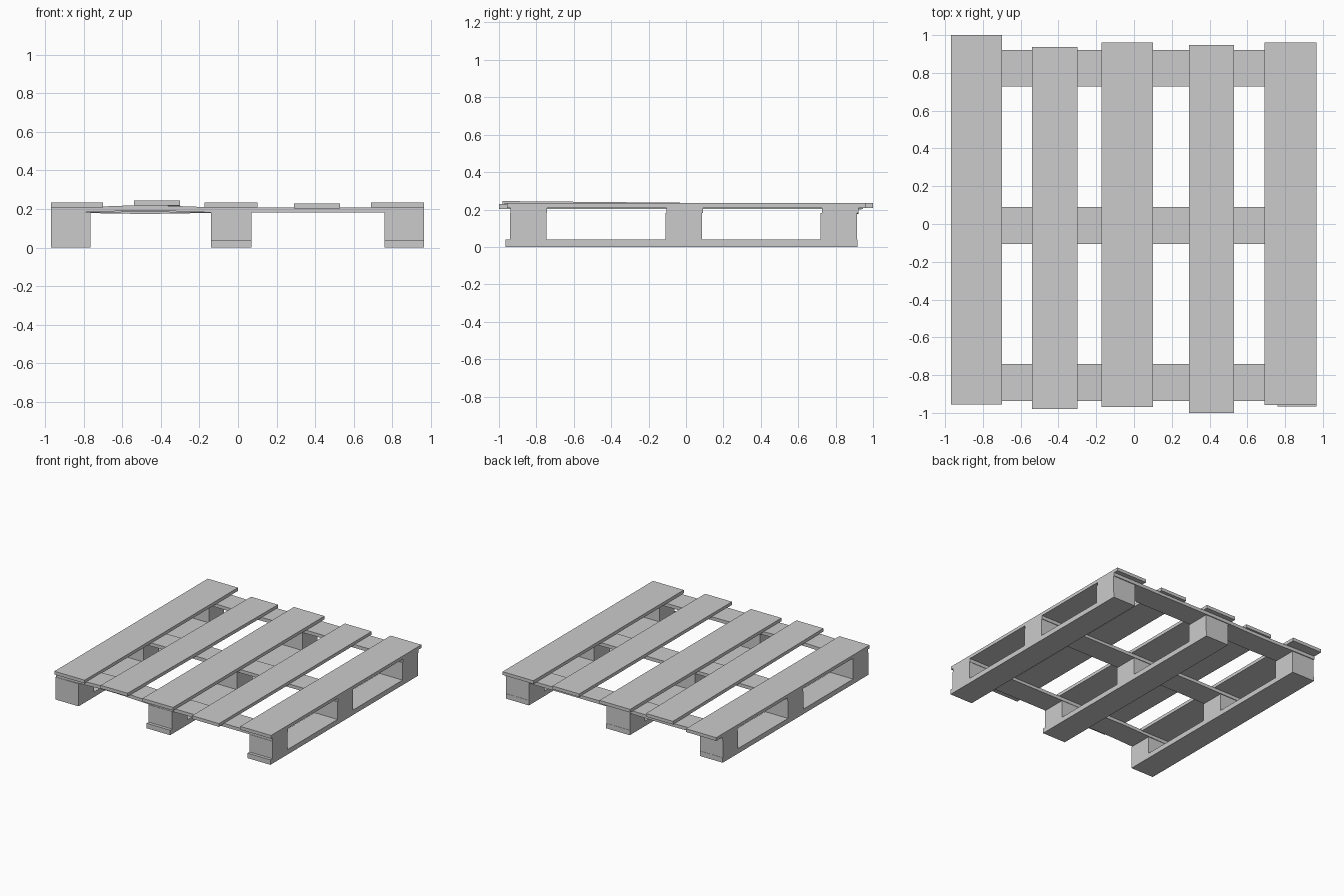
import bpy, bmesh, math

if "Cube" in bpy.data.objects:
    bpy.data.objects.remove(bpy.data.objects["Cube"])


def box(name, x0, x1, y0, y1, z0, z1, rise=0.0):
    """Board or block; rise lifts the front end and lowers the back end."""
    bm = bmesh.new()
    bmesh.ops.create_cube(bm, size=1)
    for v in bm.verts:
        tilt = -2 * v.co.y * rise
        v.co = (x0 + (v.co.x + .5) * (x1 - x0),
                y0 + (v.co.y + .5) * (y1 - y0),
                z0 + (v.co.z + .5) * (z1 - z0) + tilt)
    return finish(name, bm)


def finish(name, bm):
    bmesh.ops.recalc_face_normals(bm, faces=bm.faces)
    me = bpy.data.meshes.new(name)
    bm.to_mesh(me)
    bm.free()
    ob = bpy.data.objects.new(name, me)
    bpy.context.collection.objects.link(ob)
    return ob


def warped_board(name, y0, y1, bow):
    """Cross board, bowed up or down between the left and middle skids."""
    xs = [-.97] + [-.92 + .88 * i / 8 for i in range(9)] + [.965]
    line = [(x, bow * math.sin(math.pi * min(max((x + .92) / .88, 0), 1)) ** 2) for x in xs]
    bm = bmesh.new()
    pts = [(x, y0, .181 + d) for x, d in line] + [(x, y0, .208 + d) for x, d in reversed(line)]
    face = bm.faces.new([bm.verts.new(p) for p in pts])
    out = bmesh.ops.extrude_face_region(bm, geom=[face])
    verts = [g for g in out["geom"] if isinstance(g, bmesh.types.BMVert)]
    bmesh.ops.translate(bm, verts=verts, vec=(0, y1 - y0, 0))
    return finish(name, bm)


# Skids: a bottom board with three spacer blocks
for side, x0, x1, front in (("left", -.97, -.765, -.94),
                            ("middle", -.14, .07, -.965),
                            ("right", .76, .965, -.965)):
    box(side + "_bottom_board", x0, x1, front, .917, 0, .04)
    for place, y0, y1 in (("front", -.94, -.745), ("centre", -.11, .085), ("back", .72, .915)):
        box(f"{side}_{place}_block", x0, x1, y0, y1, .04, .181)

# Cross boards
for place, y0, y1, bow in (("front", -.937, -.742, .011),
                           ("centre", -.105, .09, .003),
                           ("back", .728, .922, -.006)):
    warped_board(place + "_cross_board", y0, y1, bow)

# Deck boards, uneven in length, one tilted
deck = ((-.97, -.70, -.955, 1.0, .208, 0),
        (-.54, -.30, -.98, .938, .210, .009),
        (-.173, .10, -.97, .96, .208, 0),
        (.29, .53, -1.0, .947, .204, 0),
        (.69, .965, -.957, .96, .208, 0))
for i, (x0, x1, y0, y1, z, rise) in enumerate(deck, 1):
    box(f"deck_board_{i}", x0, x1, y0, y1, z, z + .026, rise)
